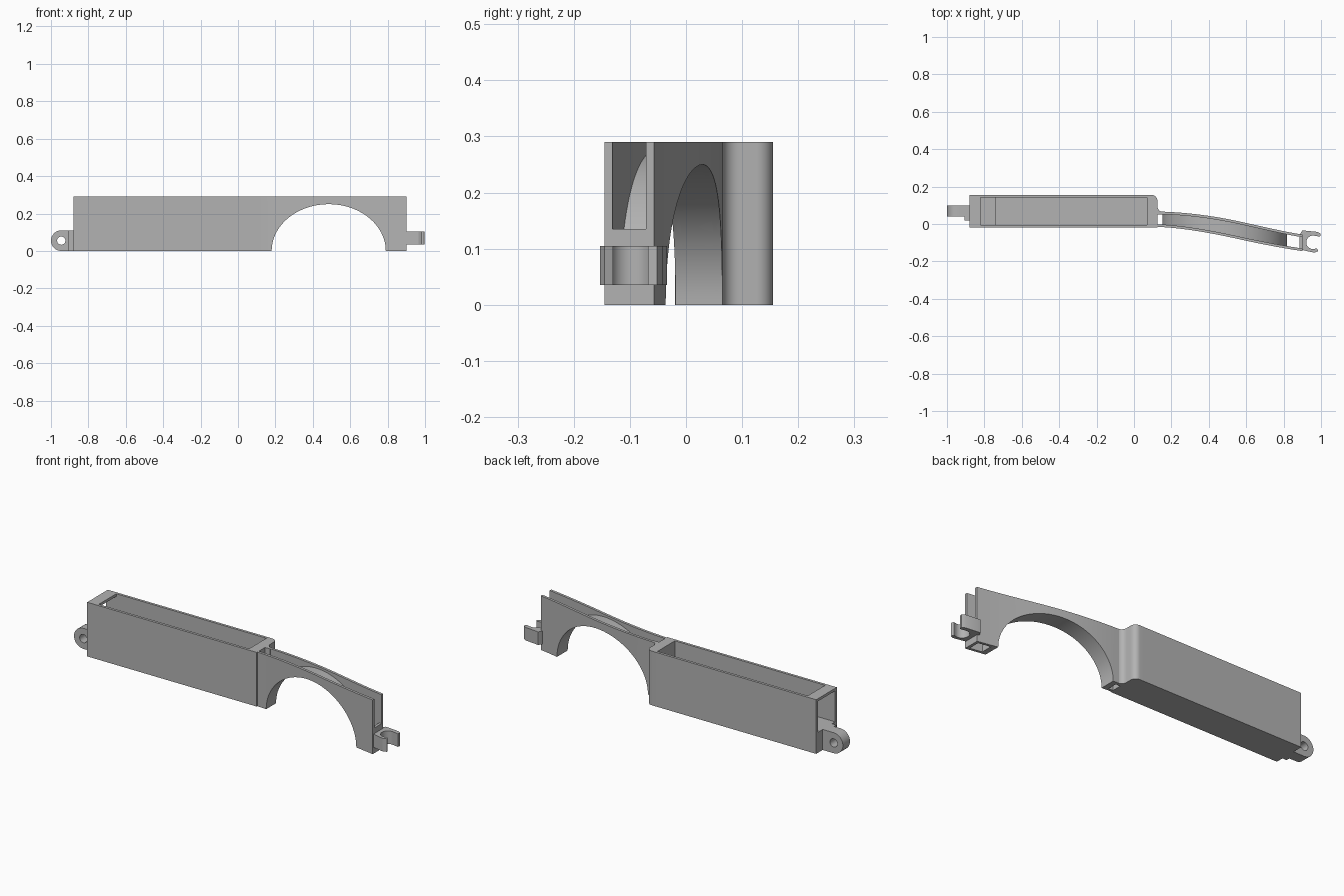
import bpy, bmesh, math
from mathutils import Vector

cube = bpy.data.objects.get("Cube")
if cube:
    bpy.data.objects.remove(cube, do_unlink=True)

grey = bpy.data.materials.new("plain_grey")
grey.use_nodes = True
COL = (0.45, 0.45, 0.45, 1)
grey.diffuse_color = COL
grey.node_tree.nodes["Principled BSDF"].inputs["Base Color"].default_value = COL

TOP = 0.29     # height of the body
WALL = 0.014   # shell thickness


def finish(name, bm):
    bmesh.ops.recalc_face_normals(bm, faces=bm.faces)
    mesh = bpy.data.meshes.new(name)
    bm.to_mesh(mesh)
    bm.free()
    ob = bpy.data.objects.new(name, mesh)
    bpy.context.collection.objects.link(ob)
    mesh.materials.append(grey)
    bpy.ops.object.select_all(action='DESELECT')
    ob.select_set(True)
    bpy.context.view_layer.objects.active = ob
    bpy.ops.object.shade_smooth_by_angle(angle=math.radians(30))
    return ob


def box(name, x0, x1, y0, y1, z0, z1):
    prism(name, [(x0, y0), (x1, y0), (x1, y1), (x0, y1)], z0, z1)


def prism(name, outline, z0, z1):
    bm = bmesh.new()
    face = bm.faces.new([bm.verts.new((x, y, z0)) for x, y in outline])
    up = bmesh.ops.extrude_face_region(bm, geom=[face])["geom"]
    bmesh.ops.translate(bm, vec=(0, 0, z1 - z0),
                        verts=[v for v in up if isinstance(v, bmesh.types.BMVert)])
    finish(name, bm)


def loft(name, sections, closed=False):
    """Join equal-sized sections; closed sections form a ring without caps."""
    bm = bmesh.new()
    rings = [[bm.verts.new(p) for p in s] for s in sections]
    n = len(rings[0])
    pairs = list(zip(rings, rings[1:]))
    if closed:
        pairs.append((rings[-1], rings[0]))
    else:
        bm.faces.new(rings[0])
        bm.faces.new(rings[-1])
    for a, b in pairs:
        for i in range(n):
            j = (i + 1) % n
            bm.faces.new((a[i], a[j], b[j], b[i]))
    finish(name, bm)


def arc(cx, cy, r, a0, a1, n=8):
    angles = [math.radians(a0 + (a1 - a0) * i / n) for i in range(n + 1)]
    return [(cx + r * math.cos(a), cy + r * math.sin(a)) for a in angles]


# Open-topped case: walls, floor, sill and lintel of the end window
LEFT, INNER, FRONT, BACK = -0.88, 0.07, -0.02, 0.155
box("case_front_wall", LEFT, INNER, FRONT, FRONT + WALL, 0, TOP)
box("case_back_wall", LEFT, INNER, BACK - WALL, BACK, 0, TOP)
box("case_floor", LEFT, INNER, FRONT + WALL, BACK - WALL, 0, WALL)
box("window_sill", LEFT, -0.74, FRONT + WALL, BACK - WALL, WALL, 0.11)
box("window_lintel", LEFT, -0.82, FRONT + WALL, BACK - WALL, TOP - WALL, TOP)

# Case end wall with rounded corner and fillet into the arm
end = [(INNER, FRONT), (0.125, FRONT), (0.125, 0.05), (0.155, 0.05)]
end += arc(0.155, 0.095, 0.03, 270, 180) + arc(0.095, 0.125, 0.03, 0, 90)
end.append((INNER, BACK))
prism("case_end_wall", end, 0, TOP)

# Hinge lug with a pin hole
sections = []
for i in range(32):
    a = 2 * math.pi * i / 32
    c, s = math.cos(a), math.sin(a)
    r = 0.055 if c < 0 else 0.055 / max(abs(c), abs(s))
    points = [(r, 0.04), (r, 0.10), (0.022, 0.10), (0.022, 0.04)]
    sections.append([(-0.945 + q * c, y, 0.055 + q * s) for q, y in points])
loft("hinge_lug", sections, closed=True)
box("hinge_base", -0.905, LEFT, 0.02, 0.10, 0, 0.11)


# Curved arm: plan of the front and back faces
def curve_y(x, pts):
    for (x0, y0, m0), (x1, y1, m1) in zip(pts, pts[1:]):
        if x <= x1:
            break
    h = x1 - x0
    t = (x - x0) / h
    return (y0 * (1 + 2 * t) * (1 - t) ** 2 + h * m0 * t * (1 - t) ** 2
            + y1 * t * t * (3 - 2 * t) + h * m1 * t * t * (t - 1))


def front_y(x):
    return curve_y(x, [(0.12, -0.015, -0.04), (0.57, -0.083, -0.22), (0.9, -0.145, -0.15)])


def back_y(x):
    return curve_y(x, [(0.12, 0.067, -0.02), (0.57, 0.012, -0.22), (0.9, -0.057, -0.17)])


# Arch stations shared by both arm walls
CX, RX, RZ, STEPS = 0.485, 0.305, 0.25, 48
thetas = [math.pi * i / STEPS for i in range(STEPS + 1)]
stations = [(0.12, 0), (0.15, 0)]
stations += [(CX - RX * math.cos(t), RZ * math.sin(t)) for t in thetas]
stations += [(0.84, 0), (0.9, 0)]


def arm_wall(name, side, offset):
    rows = []
    for x, z in stations:
        y = side(x)
        rows.append([(x, y, z), (x, y + offset, z), (x, y + offset, TOP), (x, y, TOP)])
    loft(name, rows)


arm_wall("arm_front_wall", front_y, WALL)
arm_wall("arm_back_wall", back_y, -WALL)

# Arch skin between the arm walls
rows = []
for t in thetas:
    row = []
    for grow in (0, 0.028):
        x = CX - (RX + grow) * math.cos(t)
        z = (RZ + grow) * math.sin(t)
        ends = [(x, front_y(x) + WALL / 2, z), (x, back_y(x) - WALL / 2, z)]
        row += ends if grow == 0 else ends[::-1]
    rows.append(row)
loft("arch_skin", rows)

# Closed lower end of the arm
tip = [(0.885, front_y(0.885) + WALL / 2), (0.9, front_y(0.9)),
       (0.9, back_y(0.9)), (0.885, back_y(0.885) - WALL / 2)]
prism("arm_end_wall", tip, 0, 0.135)

# Snap hook, open toward the tip
hook = [(0.885, -0.135), (0.925, -0.145), (0.965, -0.153), (0.985, -0.145), (0.978, -0.13)]
hook += arc(0.957, -0.098, 0.036, -70, -280, 20)
hook += [(0.995, -0.068), (0.998, -0.052), (0.98, -0.042), (0.9, -0.034), (0.885, -0.06)]
prism("snap_hook", hook, 0.035, 0.105)
